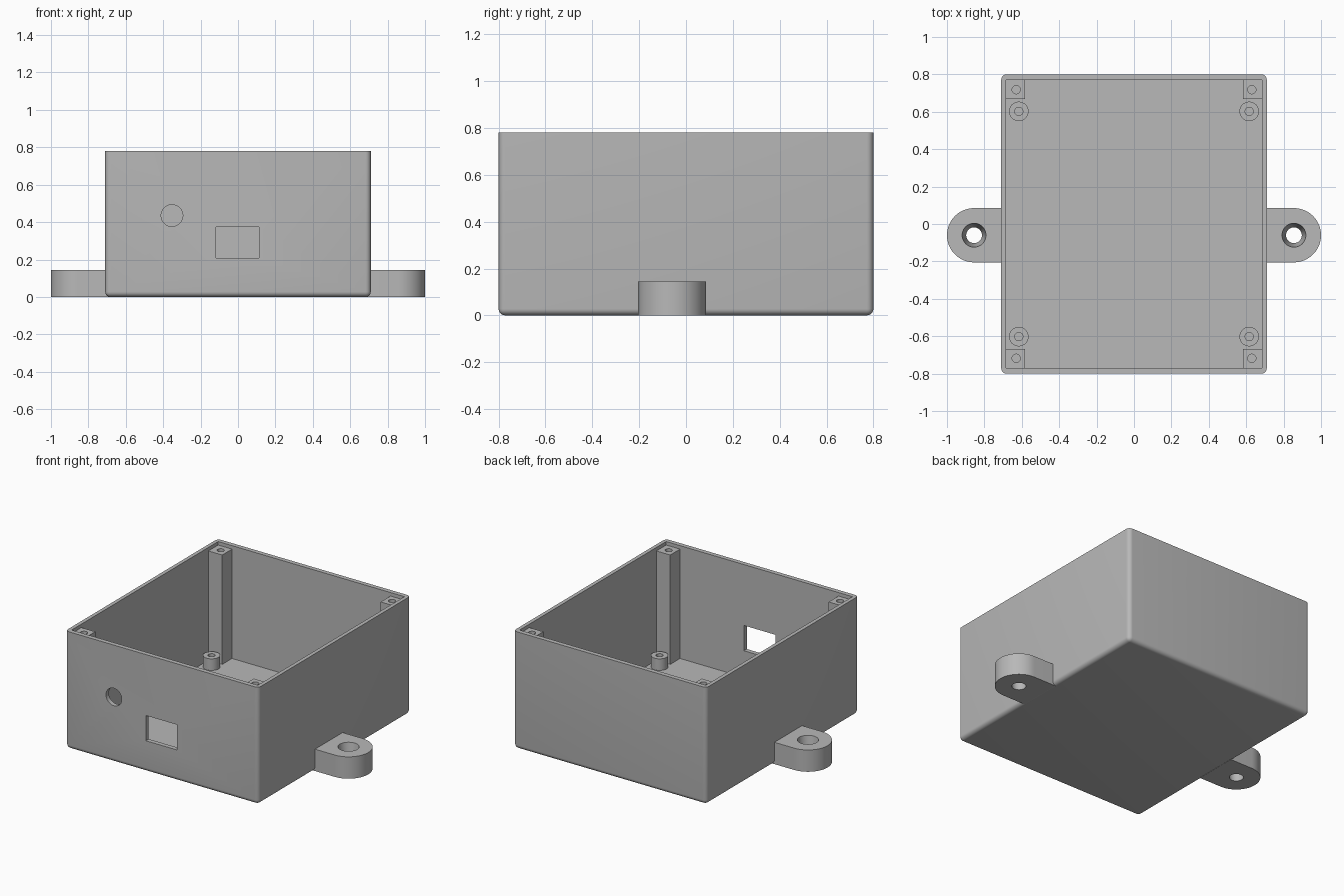
import bpy, bmesh, math
from mathutils import Matrix, Vector

if "Cube" in bpy.data.objects:
    bpy.data.objects.remove(bpy.data.objects["Cube"], do_unlink=True)

grey = bpy.data.materials.new("plain_grey")
grey.use_nodes = True
colour = (0.48, 0.48, 0.48, 1)
grey.diffuse_color = colour
grey.node_tree.nodes["Principled BSDF"].inputs["Base Color"].default_value = colour

HX, HY, TOP, WALL = 0.71, 0.80, 0.78, 0.03


def finish(bm, name):
    mesh = bpy.data.meshes.new(name)
    bmesh.ops.recalc_face_normals(bm, faces=bm.faces)
    bm.to_mesh(mesh)
    bm.free()
    obj = bpy.data.objects.new(name, mesh)
    bpy.context.collection.objects.link(obj)
    mesh.materials.append(grey)
    return obj


def box(name, lo, hi, radius=0):
    """Box between two corners; radius rounds every edge except the top rim."""
    lo, hi = Vector(lo), Vector(hi)
    bm = bmesh.new()
    bmesh.ops.create_cube(bm, size=1)
    for v in bm.verts:
        v.co = (lo + hi) / 2 + v.co * (hi - lo)
    if radius:
        edges = [e for e in bm.edges if min(v.co.z for v in e.verts) < hi.z - 0.001]
        bmesh.ops.bevel(bm, geom=edges, offset=radius, segments=6,
                        profile=0.5, affect='EDGES')
    return finish(bm, name)


def cone(name, x, y, z0, z1, r0, r1, along_y=False):
    """Cylinder or taper from z0 to z1, or along y when asked."""
    bm = bmesh.new()
    bmesh.ops.create_cone(bm, cap_ends=True, segments=48, radius1=r0, radius2=r1,
                          depth=z1 - z0)
    if along_y:
        bmesh.ops.rotate(bm, verts=bm.verts, matrix=Matrix.Rotation(math.pi / 2, 3, 'X'))
    bmesh.ops.translate(bm, verts=bm.verts, vec=(x, y, (z0 + z1) / 2))
    return finish(bm, name)


def cut(obj, *cutters):
    """Subtract cutters, keep the resulting mesh and drop the cutters."""
    for c in cutters:
        mod = obj.modifiers.new("cut", 'BOOLEAN')
        mod.operation, mod.solver, mod.object = 'DIFFERENCE', 'EXACT', c
    bpy.context.view_layer.update()
    done = obj.evaluated_get(bpy.context.evaluated_depsgraph_get())
    mesh = bpy.data.meshes.new_from_object(done)
    obj.modifiers.clear()
    obj.data = mesh
    for c in cutters:
        bpy.data.objects.remove(c, do_unlink=True)


parts = []

# Open box with a round hole and a rectangular port in the front wall
shell = box("box_shell", (-HX, -HY, 0), (HX, HY, TOP), 0.028)
cavity = box("cavity", (-HX + WALL - 0.005, -HY + WALL, WALL),
             (HX - WALL + 0.005, HY - WALL, TOP + 0.2))
port = box("port", (-0.118, -HY - 0.1, 0.207), (0.113, -HY + 0.1, 0.375))
round_hole = cone("round_hole", -0.353, -HY, 0.335, 0.535, 0.058, 0.058, True)
cut(shell, cavity, port, round_hole)
parts.append(shell)

for sx, side in ((1, "left"), (-1, "right")):
    # Side mounting ear with a tapered screw hole
    cx, cy, r, h = 0.855 * sx, -0.06, 0.145, 0.145
    bm = bmesh.new()
    root = (HX - 0.02) * sx
    outline = [(root, cy - r), (root, cy + r)]
    for i in range(33):
        a = math.pi / 2 - math.pi * i / 32
        outline.append((cx + sx * r * math.cos(a), cy + r * math.sin(a)))
    face = bm.faces.new([bm.verts.new((x, y, 0)) for x, y in outline])
    solid = bmesh.ops.extrude_face_region(bm, geom=[face])
    bmesh.ops.translate(bm, vec=(0, 0, h),
                        verts=[g for g in solid["geom"] if isinstance(g, bmesh.types.BMVert)])
    ear = finish(bm, side + "_mounting_ear")
    cut(ear, cone("ear_hole", cx, cy, -0.0145, h + 0.0145, 0.04, 0.066))
    parts.append(ear)

    for sy, end in ((1, "back"), (-1, "front")):
        # Corner post for a lid screw, standing just below the rim
        xs = sorted((0.583 * sx, 0.695 * sx))
        ys = sorted((0.667 * sy, 0.78 * sy))
        post = box(f"{end}_{side}_corner_post", (xs[0], ys[0], 0.02), (xs[1], ys[1], 0.757))
        cut(post, cone("post_hole", 0.63 * sx, 0.718 * sy, 0.55, 0.9, 0.022, 0.022))
        parts.append(post)
        # Short round standoff on the floor
        standoff = cone(f"{end}_{side}_standoff", 0.616 * sx, 0.602 * sy,
                        0.02, 0.107, 0.052, 0.052)
        cut(standoff, cone("standoff_hole", 0.616 * sx, 0.602 * sy, 0.035, 0.2, 0.022, 0.022))
        parts.append(standoff)

# Smooth the round surfaces, keep the edges crisp
bpy.ops.object.select_all(action='DESELECT')
for p in parts:
    p.select_set(True)
bpy.context.view_layer.objects.active = shell
bpy.ops.object.shade_smooth_by_angle(angle=math.radians(30))
